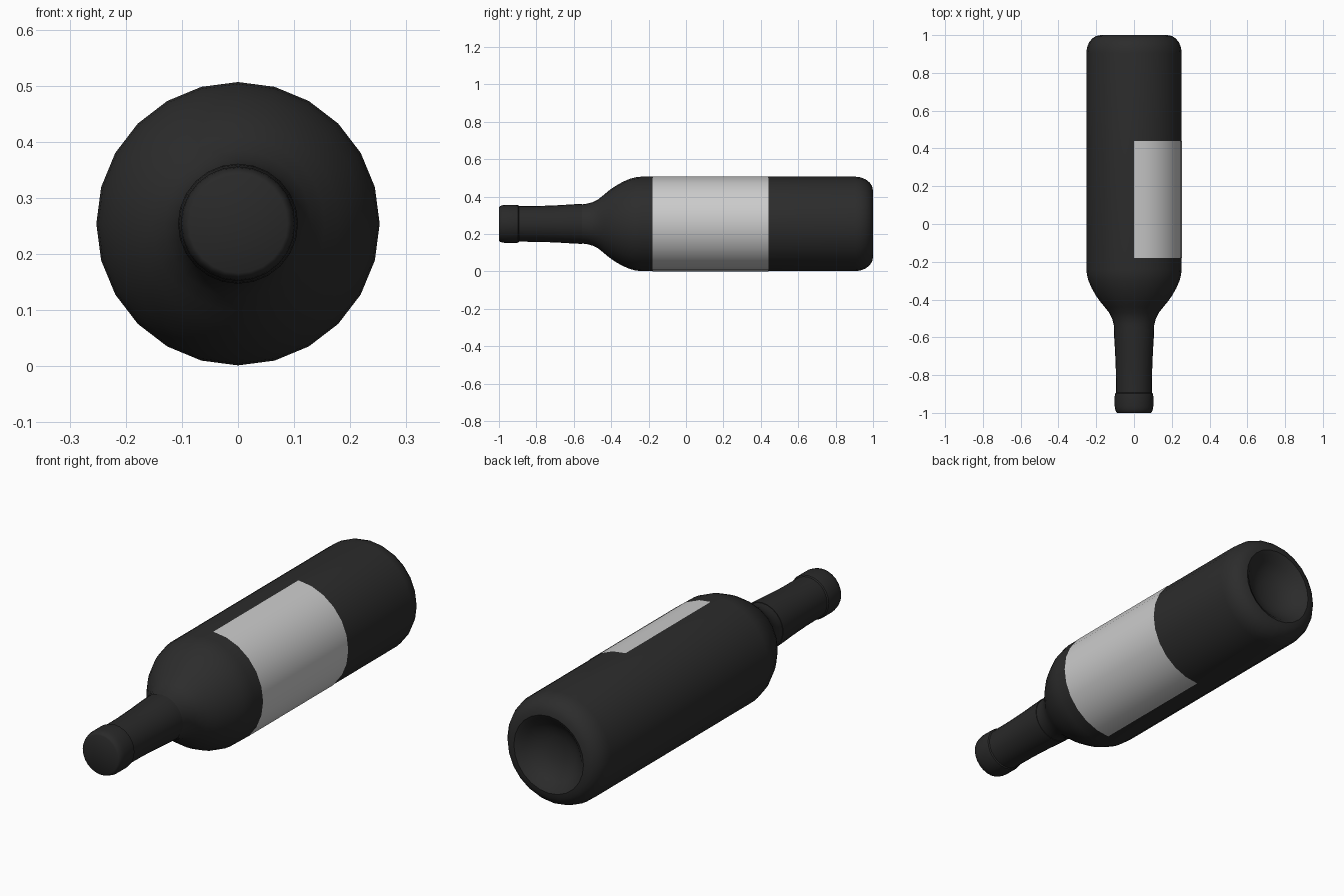
import bpy, bmesh, math

if "Cube" in bpy.data.objects:
    bpy.data.objects.remove(bpy.data.objects["Cube"])

SIDES = 24
AXIS_Z = 0.254


def material(name, value):
    m = bpy.data.materials.new(name)
    m.diffuse_color = (value, value, value, 1)
    m.use_nodes = True
    m.node_tree.nodes["Principled BSDF"].inputs["Base Color"].default_value = m.diffuse_color
    return m


def lathe(name, profile, mat, start=0.0, steps=SIDES, smooth=40):
    """Revolve (y, radius) points about the bottle's long axis."""
    bm = bmesh.new()
    closed = steps == SIDES
    rings = []
    for y, r in profile:
        if r == 0:
            rings.append([bm.verts.new((0, y, AXIS_Z))])
            continue
        ring = []
        for i in range(steps if closed else steps + 1):
            a = start + 2 * math.pi * i / SIDES
            ring.append(bm.verts.new((r * math.cos(a), y, AXIS_Z + r * math.sin(a))))
        rings.append(ring)
    for a, b in zip(rings, rings[1:]):
        for i in range(steps):
            j = (i + 1) % steps if closed else i + 1
            if len(a) == 1:
                bm.faces.new((a[0], b[j], b[i]))
            elif len(b) == 1:
                bm.faces.new((a[i], a[j], b[0]))
            else:
                bm.faces.new((a[i], a[j], b[j], b[i]))
    if closed:
        bmesh.ops.recalc_face_normals(bm, faces=bm.faces)
    mesh = bpy.data.meshes.new(name)
    bm.to_mesh(mesh)
    bm.free()
    mesh.materials.append(mat)
    ob = bpy.data.objects.new(name, mesh)
    bpy.context.collection.objects.link(ob)
    bpy.ops.object.select_all(action='DESELECT')
    ob.select_set(True)
    bpy.context.view_layer.objects.active = ob
    bpy.ops.object.shade_smooth_by_angle(angle=math.radians(smooth))
    return ob


glass = material("dark_glass", 0.025)
foil = material("dark_foil", 0.022)
paper = material("label_paper", 0.7)

# Glass body: neck, shoulder, straight wall, rounded heel, hollow base
body = [(-0.56, 0.0), (-0.56, 0.104), (-0.53, 0.108), (-0.50, 0.116),
        (-0.47, 0.131), (-0.44, 0.155), (-0.41, 0.180), (-0.38, 0.201),
        (-0.34, 0.224), (-0.30, 0.241), (-0.27, 0.249), (-0.24, 0.2525),
        (0.905, 0.2525)]
body += [(0.905 + 0.095 * math.sin(t), 0.1775 + 0.075 * math.cos(t))
         for t in (math.pi / 10 * k for k in range(1, 6))]
body += [(0.99, 0.16), (0.965, 0.135), (0.94, 0.10), (0.925, 0.055), (0.92, 0.0)]
lathe("bottle_body", body, glass)

# Foil capsule over the neck, with a raised lip and flat mouth
capsule = [(-1.0, 0.0), (-1.0, 0.088), (-0.995, 0.095), (-0.98, 0.100),
           (-0.965, 0.102), (-0.91, 0.102), (-0.897, 0.100), (-0.893, 0.095),
           (-0.78, 0.096), (-0.68, 0.100), (-0.60, 0.105), (-0.555, 0.107),
           (-0.555, 0.0)]
lathe("neck_capsule", capsule, foil)

# Paper label wrapped round the right half of the body
lathe("label", [(0.44, 0.254), (-0.18, 0.254)], paper,
      start=-math.pi / 2, steps=SIDES // 2)
